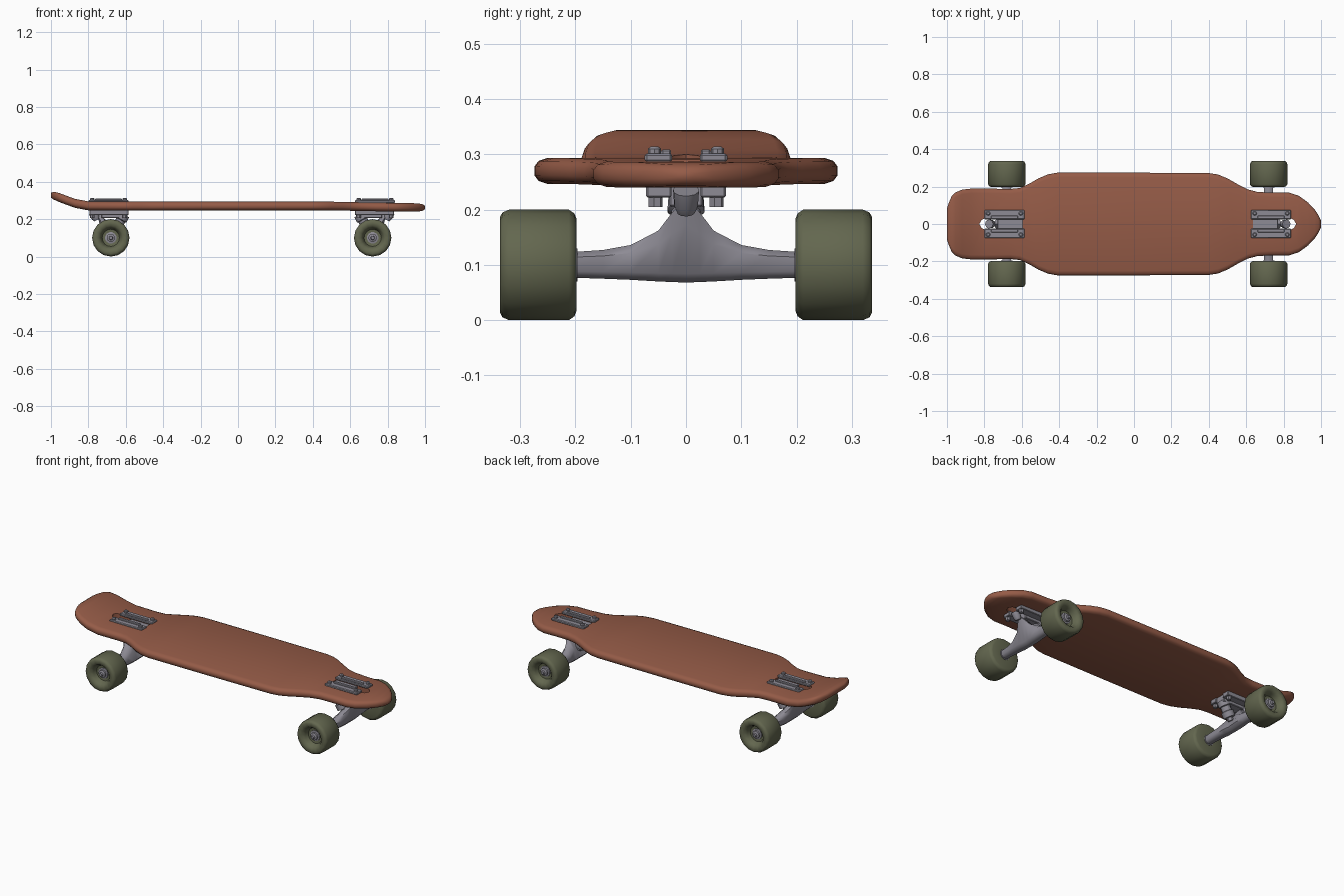
import bpy, bmesh, math
from mathutils import Vector

if "Cube" in bpy.data.objects:
    bpy.data.objects.remove(bpy.data.objects["Cube"])


def material(name, rgb):
    m = bpy.data.materials.new(name)
    m.diffuse_color = (*rgb, 1)
    m.use_nodes = True
    m.node_tree.nodes["Principled BSDF"].inputs["Base Color"].default_value = m.diffuse_color
    return m


WOOD = material("red_brown_wood", (0.30, 0.105, 0.063))
OLIVE = material("olive_rubber", (0.125, 0.135, 0.078))
METAL = material("grey_metal", (0.27, 0.26, 0.30))


def loft(name, rings, mat, angle=40, bevel=0.0, closed=False):
    """Skin a list of equal-length point rings; cap the ends or join them."""
    bm = bmesh.new()
    vs = [[bm.verts.new(p) for p in r] for r in rings]
    n = len(vs[0])
    pairs = list(zip(vs, vs[1:])) + ([(vs[-1], vs[0])] if closed else [])
    for a, b in pairs:
        for i in range(n):
            bm.faces.new((a[i], a[(i + 1) % n], b[(i + 1) % n], b[i]))
    if not closed:
        bm.faces.new(vs[0])
        bm.faces.new(vs[-1])
    bmesh.ops.recalc_face_normals(bm, faces=bm.faces)
    if bevel:
        bmesh.ops.bevel(bm, geom=list(bm.edges), offset=bevel, segments=1, affect='EDGES')
    me = bpy.data.meshes.new(name)
    bm.to_mesh(me)
    bm.free()
    me.materials.append(mat)
    ob = bpy.data.objects.new(name, me)
    bpy.context.collection.objects.link(ob)
    smooth(ob, angle)
    return ob


def smooth(ob, angle):
    bpy.ops.object.select_all(action='DESELECT')
    ob.select_set(True)
    bpy.context.view_layer.objects.active = ob
    bpy.ops.object.shade_smooth_by_angle(angle=math.radians(angle))


def box(name, lo, hi, mat, bevel=0.0):
    ring = lambda z: [(lo[0], lo[1], z), (hi[0], lo[1], z), (hi[0], hi[1], z), (lo[0], hi[1], z)]
    return loft(name, [ring(lo[2]), ring(hi[2])], mat, 30, bevel)


def lathe(name, start, direction, profile, mat, n=12, angle=40, closed=False):
    """Turn (distance, radius) pairs about an axis."""
    d = Vector(direction).normalized()
    a = d.orthogonal().normalized()
    b = d.cross(a)
    rings = [[Vector(start) + d * t + (a * math.cos(2 * math.pi * i / n) + b * math.sin(2 * math.pi * i / n)) * r
              for i in range(n)] for t, r in profile]
    return loft(name, rings, mat, angle, closed=closed)


def interp(table, x):
    for (x0, v0), (x1, v1) in zip(table, table[1:]):
        if x <= x1:
            return v0 + (v1 - v0) * (x - x0) / (x1 - x0)
    return table[-1][1]


# Deck: rounded cross-sections along x
outline = [(-1, .085), (-.99, .115), (-.975, .15), (-.955, .17), (-.92, .185), (-.87, .191), (-.8, .191),
           (-.66, .189), (-.61, .194), (-.56, .217), (-.51, .246), (-.46, .267), (-.41, .276), (0, .276),
           (.40, .274), (.45, .266), (.5, .245), (.56, .211), (.61, .186), (.66, .173), (.74, .169),
           (.83, .169), (.88, .153), (.93, .117), (.965, .08), (.985, .05), (1, .018)]
height = [(-1, .328), (-.97, .321), (-.92, .302), (-.87, .284), (-.82, .272), (-.78, .27), (.5, .27), (.75, .265), (1, .262)]
thick = [(-1, .026), (-.985, .042), (-.96, .048), (.94, .046), (.985, .038), (1, .018)]


def deck_ring(x, w):
    z, h = interp(height, x), interp(thick, x) / 2
    r = min(.026, w * .9)
    half = [(w - r + r * math.cos(t), h * math.sin(t)) for t in [math.radians(k) for k in (-90, -50, -20, 20, 50, 90)]]
    pts = half + [(-y, v) for y, v in reversed(half)]
    return [(x, y, z + v) for y, v in pts]


deck = loft("deck", [deck_ring(x, w) for x, w in outline], WOOD, 50)

# Slots through the deck for the drop-through trucks
for cx, s in ((.72, 1), (-.68, -1)):
    pts = [(-.085, -.033), (.11, -.033), (.135, -.022), (.147, 0), (.135, .022), (.11, .033), (-.085, .033)]
    cutter = loft("slot_cutter", [[(cx + s * u, y, z) for u, y in pts] for z in (.15, .4)], WOOD)
    cutter.hide_render = True
    mod = deck.modifiers.new("slot", 'BOOLEAN')
    mod.operation, mod.solver, mod.object = 'DIFFERENCE', 'EXACT', cutter
    bpy.context.view_layer.objects.active = deck
    bpy.ops.object.modifier_apply(modifier=mod.name)
    bpy.data.objects.remove(cutter)
smooth(deck, 50)


def truck(tag, cx, s):
    """One truck; u is the distance from the axle towards the deck's end."""
    P = lambda u, y, z: (cx + s * u, y, z)
    D = lambda u, y, z: (s * u, y, z)

    def tbox(name, u0, u1, y0, y1, z0, z1, bevel=.003):
        a, b = sorted((cx + s * u0, cx + s * u1))
        return box(f"{tag}_{name}", (a, y0, z0), (b, y1, z1), METAL, bevel)

    # Base: top rails, bolts, housing in the slot, lower plate and nuts
    for side in (-1, 1):
        y0, y1 = sorted((side * .025, side * .075))
        tbox("rail", -.095, .12, y0, y1, .286, .302, .004)
        y0, y1 = sorted((side * .027, side * .045))
        tbox("rail_ridge", -.06, .085, y0, y1, .298, .309)
        for u in (-.075, .1):
            lathe(f"{tag}_bolt", P(u, side * .057, .298), (0, 0, 1), [(0, .012), (.012, .012), (.016, .007)], METAL, 8)
            lathe(f"{tag}_nut", P(u, side * .055, .205), (0, 0, 1), [(0, .013), (.042, .013)], METAL, 6, 20)
        y0, y1 = sorted((side * .026, side * .072))
        tbox("lower_plate", -.095, .115, y0, y1, .222, .25)
    tbox("housing", -.088, .05, -.03, .03, .205, .285)
    lathe(f"{tag}_pivot_cup", P(.095, 0, .235), D(-.5, 0, -1), [(0, .024), (.03, .022), (.045, .016)], METAL, 10)

    # Tilted kingpin with two bushings
    lathe(f"{tag}_kingpin_stack", P(-.07, 0, .225), D(.55, 0, -1),
          [(0, .032), (.03, .034), (.034, .027), (.06, .027), (.064, .034), (.095, .032),
           (.097, .016), (.115, .016)], METAL, 12, 30)

    # Hanger: beam across y that swells up to the pivot
    rings = []
    for y, lo, hi, w, lean in ((-.21, .077, .123, .023, 0), (-.15, .075, .127, .025, 0), (-.1, .073, .136, .028, .008),
                               (-.05, .070, .162, .032, .025), (-.025, .069, .195, .03, .045), (0, .068, .222, .028, .062),
                               (.025, .069, .195, .03, .045), (.05, .070, .162, .032, .025), (.1, .073, .136, .028, .008),
                               (.15, .075, .127, .025, 0), (.21, .077, .123, .023, 0)):
        m = (lo + .1) / 2
        t = .1 + (hi - .1) * .6
        rings.append([P(-w * .5, y, lo), P(w * .5, y, lo), P(w, y, m), P(w + lean * .5, y, t),
                      P(lean + w * .4, y, hi), P(lean - w * .4, y, hi), P(-w + lean * .6, y, t), P(-w, y, m)])
    loft(f"{tag}_hanger", rings, METAL, 50)

    # Wheels and axle ends
    for side in (-1, 1):
        lathe(f"{tag}_wheel", P(0, side * .198, .1), (0, side, 0),
              [(.0, .03), (0, .083), (.004, .093), (.014, .1), (.122, .1), (.134, .095), (.139, .086),
               (.137, .065), (.120, .053), (.1, .046), (.098, .03)], OLIVE, 16, 50, closed=True)
        lathe(f"{tag}_hub", P(0, side * .196, .1), (0, side, 0),
              [(0, .031), (.106, .031), (.108, .022), (.118, .022), (.122, .011), (.132, .009)], METAL, 12, 30)


truck("front_truck", .72, 1)
truck("rear_truck", -.68, -1)
